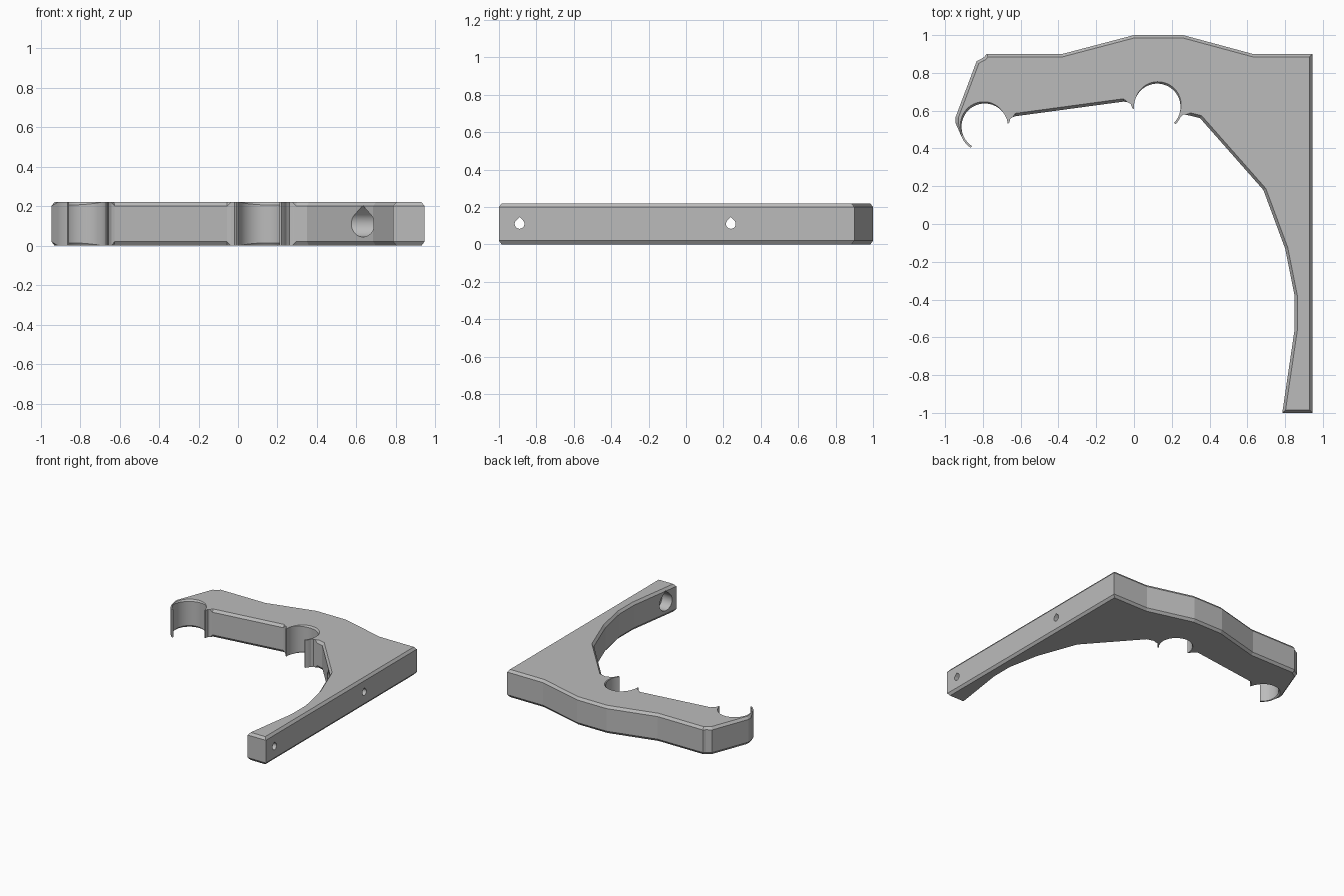
import bpy, bmesh, math
from mathutils import Vector

cube = bpy.data.objects.get("Cube")
if cube:
    bpy.data.objects.remove(cube)

HEIGHT, BEVEL_Z, BEVEL_XY = 0.22, 0.02, 0.015
HOLE_Z = 0.11
CLIP_R, LIP = 0.123, 0.011

grey = bpy.data.materials.new("grey plastic")
grey.use_nodes = True
grey.diffuse_color = (0.5, 0.5, 0.5, 1)
grey.node_tree.nodes["Principled BSDF"].inputs["Base Color"].default_value = (0.5, 0.5, 0.5, 1)


def make_object(name, bm):
    bmesh.ops.recalc_face_normals(bm, faces=bm.faces)
    mesh = bpy.data.meshes.new(name)
    bm.to_mesh(mesh)
    bm.free()
    obj = bpy.data.objects.new(name, mesh)
    bpy.context.collection.objects.link(obj)
    mesh.materials.append(grey)
    return obj


def loft(bm, rings):
    """Close a stack of equal rings into a solid."""
    loops = [[bm.verts.new(p) for p in ring] for ring in rings]
    for low, high in zip(loops, loops[1:]):
        for i in range(len(low)):
            j = (i + 1) % len(low)
            bm.faces.new((low[i], low[j], high[j], high[i]))
    bm.faces.new(list(reversed(loops[0])))
    bm.faces.new(loops[-1])


def arc(center, radius, start, end, steps, bevel=0.0):
    """Arc points with a bevel weight that fades out at both ends."""
    pts = []
    for i in range(steps + 1):
        t = i / steps
        a = math.radians(start + (end - start) * t)
        weight = bevel * max(0.0, math.sin(math.pi * t) * 1.5 - 0.6)
        pts.append((center[0] + radius * math.cos(a),
                    center[1] + radius * math.sin(a), weight))
    return pts


def full(*pts):
    return [(x, y, 1.0) for x, y in pts]


# Bracket outline: x, y and bevel weight, counter-clockwise
end_clip, mid_clip = (-0.79, 0.515), (0.123, 0.62)
outline = full((0.945, -1), (0.945, 0.9), (0.63, 0.9), (0.26, 1), (0, 1),
               (-0.38, 0.9), (-0.78, 0.9), (-0.795, 0.882), (-0.833, 0.862),
               (-0.945, 0.565), (-0.945, 0.535))
outline += arc(end_clip, CLIP_R + LIP, 204, 236, 6)
outline += arc(end_clip, CLIP_R, 237, 7, 46, 0.8)
outline += [(-0.661, 0.535, 0), (-0.655, 0.556, 0), (-0.642, 0.566, 0)]
outline += full((-0.625, 0.571), (-0.055, 0.648))
outline += [(-0.035, 0.645, 0), (-0.018, 0.637, 0), (-0.008, 0.612, 0)]
outline += arc(mid_clip, CLIP_R, 185, -44, 46, 0.8)
outline += arc(mid_clip, CLIP_R + LIP, -43, -24, 4)
outline += [(0.26, 0.579, 0), (0.275, 0.578, 0)]
outline += full((0.295, 0.574), (0.35, 0.56), (0.685, 0.18), (0.80, -0.13),
                (0.85, -0.38), (0.85, -0.56), (0.785, -1))


def inset(i):
    """Mitred inward offset of one outline point."""
    n = len(outline)
    a, p, b = (Vector(outline[k % n][:2]) for k in (i - 1, i, i + 1))
    d1, d2 = (p - a).normalized(), (b - p).normalized()
    n1, n2 = Vector((-d1.y, d1.x)), Vector((-d2.y, d2.x))
    mitre = (n1 + n2) / max(0.5, 1 + n1.dot(n2))
    return p + mitre * BEVEL_XY * outline[i][2]


# Bracket body with chamfered top and bottom rims
inner = [inset(i) for i in range(len(outline))]
bm = bmesh.new()
loft(bm, [
    [(p.x, p.y, 0) for p in inner],
    [(x, y, BEVEL_Z * w) for x, y, w in outline],
    [(x, y, HEIGHT - BEVEL_Z * w) for x, y, w in outline],
    [(p.x, p.y, HEIGHT) for p in inner],
])
bmesh.ops.remove_doubles(bm, verts=bm.verts, dist=0.00001)
bmesh.ops.triangulate(bm, faces=[f for f in bm.faces if len(f.verts) > 4])
bracket = make_object("bracket", bm)


def cut_teardrop(y, radius, x0, x1):
    """Cut a horizontal teardrop hole along x."""
    section = [(0.0, radius * math.sqrt(2))]
    for i in range(49):
        a = math.radians(135 + 270 * i / 48)
        section.append((radius * math.cos(a), radius * math.sin(a)))
    cutter_bm = bmesh.new()
    loft(cutter_bm, [[(x, y + u, HOLE_Z + v) for u, v in section] for x in (x0, x1)])
    cutter = make_object("hole_cutter", cutter_bm)
    cutter.hide_render = True
    mod = bracket.modifiers.new("hole", "BOOLEAN")
    mod.operation, mod.solver, mod.object = "DIFFERENCE", "EXACT", cutter
    bpy.ops.object.modifier_apply(modifier=mod.name)
    bpy.data.objects.remove(cutter)


# Screw holes with wide head recesses on the inner side
bpy.context.view_layer.objects.active = bracket
bracket.select_set(True)
for hole_y in (-0.89, 0.24):
    cut_teardrop(hole_y, 0.066, 0.4, 0.88)
    cut_teardrop(hole_y, 0.026, 0.7, 1.1)

bpy.ops.object.shade_smooth_by_angle(angle=math.radians(7))
